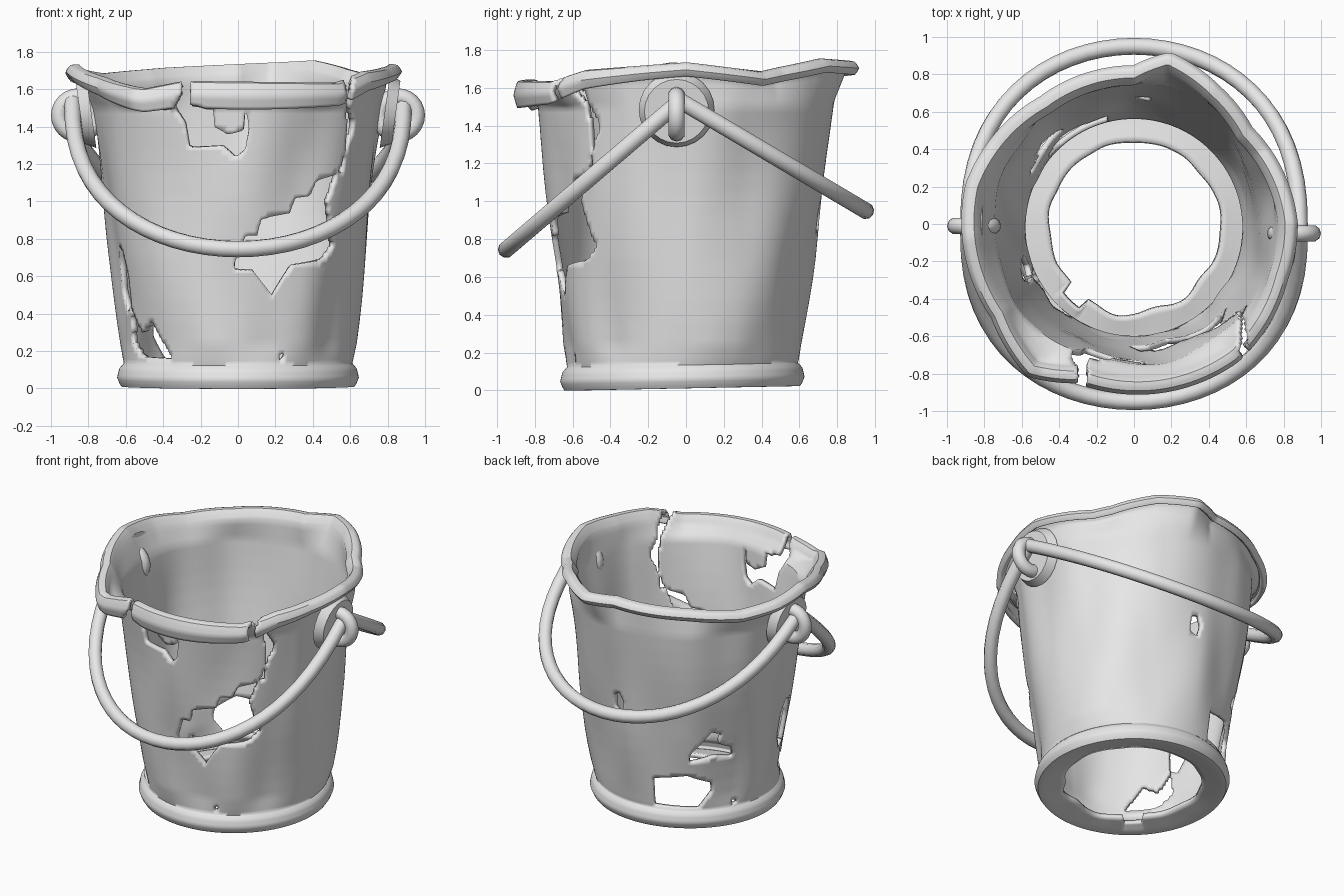
import bpy, bmesh, math, random
from mathutils import Vector, Matrix, noise
from mathutils.geometry import intersect_point_line

cube = bpy.data.objects.get("Cube")
if cube:
    bpy.data.objects.remove(cube, do_unlink=True)

metal = bpy.data.materials.new("plain grey metal")
metal.use_nodes = True
GREY = (0.8, 0.8, 0.8, 1)
metal.diffuse_color = GREY
metal.node_tree.nodes["Principled BSDF"].inputs["Base Color"].default_value = GREY


def make(name, bm):
    mesh = bpy.data.meshes.new(name)
    bmesh.ops.recalc_face_normals(bm, faces=bm.faces[:])
    bm.to_mesh(mesh)
    bm.free()
    obj = bpy.data.objects.new(name, mesh)
    bpy.context.collection.objects.link(obj)
    mesh.materials.append(metal)
    return obj


def select(obj):
    bpy.ops.object.select_all(action='DESELECT')
    obj.select_set(True)
    bpy.context.view_layer.objects.active = obj


def smooth(obj, degrees):
    select(obj)
    bpy.ops.object.shade_smooth_by_angle(angle=math.radians(degrees))


def direction(degrees):
    a = math.radians(degrees)
    return Vector((math.cos(a), math.sin(a), 0))


def keyed(keys, degrees):
    """Interpolate (azimuth, value) keys around the circle."""
    closed = keys + [(keys[0][0] + 360, keys[0][1])]
    for (a0, v0), (a1, v1) in zip(closed, closed[1:]):
        if a0 <= degrees <= a1:
            return v0 + (v1 - v0) * (degrees - a0) / (a1 - a0)


# Battered rim: outer radius and height by azimuth
RIM_RADIUS = [(0, .86), (39, .8), (58, .85), (78, .92), (90, .83), (127, .83), (167, .91),
              (214, .9), (235, .98), (250, .89), (307, .91), (340, .86)]
RIM_HEIGHT = [(0, 1.74), (30, 1.69), (60, 1.76), (120, 1.72), (150, 1.69), (185, 1.74),
              (238, 1.61), (250, 1.65), (307, 1.64), (322, 1.7)]

# Lower profile from the base hole over the foot and up the wall
FOOT = [(.46, .055), (.58, .03), (.615, .025), (.63, .06), (.62, .1), (.595, .13)]
WALL_TOP = Vector((.765, 1.5))
WALL_ROWS = 12
SUBROWS = 4


def shell_profile(degrees):
    around = direction(degrees)
    rim, top = keyed(RIM_RADIUS, degrees), keyed(RIM_HEIGHT, degrees)
    # The lip is rolled down furthest at the front
    lip = .05 + .08 * max(0, -around.y) ** 2
    rows = [Vector(p) for p in FOOT]
    rows += [rows[-1].lerp(WALL_TOP, k / WALL_ROWS) for k in range(1, WALL_ROWS + 1)]
    rows += [Vector((rim + dr, top + dz)) for dr, dz in (
        (-.075, -.07), (-.045, -.02), (-.015, -.025),
        (0, -.02 - lip / 2), (-.02, -.02 - lip))]
    points = []
    for k, (r, z) in enumerate(rows):
        if k == 0 or len(FOOT) <= k < len(FOOT) + WALL_ROWS:
            r += .035 * noise.noise(around * 2.3 + Vector((0, 0, z * 1.3)))
        # Notch broken out of the base flange
        if k == 0 and abs(degrees - 229) < 8:
            r += .07
        point = around * r
        point.y -= .02 * (1 - z / WALL_TOP.y)
        point.z = z + (.02 * point.y if k < len(FOOT) else 0)
        points.append(point)
    return [a.lerp(b, s / SUBROWS) for a, b in zip(points, points[1:])
            for s in range(SUBROWS)] + points[-1:]


# Bucket shell as one sheet: base flange, dented wall and rolled lip
SEGMENTS = 256
shell_bm = bmesh.new()
columns = [[shell_bm.verts.new(p) for p in shell_profile(360 * i / SEGMENTS)]
           for i in range(SEGMENTS)]
for left, right in zip(columns, columns[1:] + columns[:1]):
    for k in range(len(left) - 1):
        shell_bm.faces.new((left[k], right[k], right[k + 1], left[k + 1]))


def inside(p, outline):
    hit = False
    for a, b in zip(outline, outline[1:] + outline[:1]):
        if (a.y > p.y) != (b.y > p.y):
            hit ^= p.x < a.x + (b.x - a.x) * (p.y - a.y) / (b.y - a.y)
    return hit


def nearest(p, outline):
    spots = []
    for a, b in zip(outline, outline[1:] + outline[:1]):
        spot, t = intersect_point_line(p, a, b)
        spots.append(a.lerp(b, min(max(t, 0), 1)) if not 0 <= t <= 1 else spot.to_2d())
    return min(spots, key=lambda spot: (spot - p).length)


def cut(azimuth, points):
    """Tear a hole whose outline is (sideways, height), and trim its edge."""
    outline = [Vector(p) for p in points]
    radial, side = direction(azimuth), direction(azimuth + 90)
    torn = []
    for face in shell_bm.faces:
        c = face.calc_center_median()
        if c.dot(radial) > .2 and inside(Vector((c.dot(side), c.z)), outline):
            torn.append(face)
    edge = {v for face in torn for v in face.verts}
    bmesh.ops.delete(shell_bm, geom=torn, context='FACES')
    for v in edge:
        if v.is_valid:
            u = v.co.dot(side)
            spot = nearest(Vector((u, v.co.z)), outline)
            radius = v.co.to_2d().length
            v.co += side * (spot.x - u)
            v.co *= radius / v.co.to_2d().length
            v.co.z = spot.y


def ragged_cut(azimuth, height, half_width, half_height, sides):
    outline = []
    for k in range(sides):
        p = direction(360 * k / sides) * random.uniform(.8, 1.15)
        outline.append((p.x * half_width, height + p.y * half_height))
    cut(azimuth, outline)


# Rust holes
random.seed(4)
FRONT = 270
torn_lip = [(-.3, 1.9), (-.25, 1.9), (-.25, 1.52), (-.13, 1.5), (-.12, 1.4), (-.05, 1.36),
            (.03, 1.38), (.04, 1.5), (.06, 1.4), (.04, 1.28), (-.01, 1.24), (-.08, 1.3),
            (-.26, 1.29), (-.28, 1.42), (-.34, 1.51), (-.3, 1.58)]
long_tear = [(.56, 1.9), (.57, 1.4), (.55, 1.16), (.41, 1.11), (.38, 1.03), (.3, 1.02),
             (.27, .94), (.12, .91), (.1, .82), (.04, .82), (-.03, .64), (.08, .63),
             (.18, .5), (.28, .66), (.45, .69), (.5, .76), (.47, 1), (.61, 1.4),
             (.59, 1.5), (.64, 1.9)]
foot_tear = [(-.56, .44), (-.5, .3), (-.45, .36), (-.34, .16), (-.5, .17), (-.55, .25)]
back_tear = [(-.1, .52), (-.08, .6), (.05, .75), (.12, .72), (.1, .65), (.2, .6),
             (.2, .52), (.08, .55)]
back_foot_tear = [(-.31, .38), (-.1, .42), (.06, .35), (.07, .28), (-.02, .16), (-.3, .17)]
for outline in (torn_lip, long_tear, foot_tear):
    cut(FRONT, outline)
for outline in (back_tear, back_foot_tear):
    cut(135, outline)
ragged_cut(292, .175, .03, .03, 3)
ragged_cut(86, .92, .05, .09, 5)
ragged_cut(157, .17, .035, .03, 3)
ragged_cut(203, .61, .08, .19, 7)

shell = make("bucket_shell", shell_bm)
thick = shell.modifiers.new("thickness", 'SOLIDIFY')
thick.thickness = .032
thick.offset = 0
smooth(shell, 50)

# Ears: a round plate and a ring on each side
for label, s, y in (("left", 1, -.05), ("right", -1, -.01)):
    bm = bmesh.new()
    bmesh.ops.create_cone(bm, cap_ends=True, segments=24, radius1=.2, radius2=.17, depth=.06,
                          matrix=Matrix.Translation((s * .815, y, 1.48))
                          @ Matrix.Rotation(s * math.radians(98), 4, 'Y'))
    smooth(make(label + "_ear_plate", bm), 50)
    bpy.ops.mesh.primitive_torus_add(major_segments=24, minor_segments=10, major_radius=.1,
                                     minor_radius=.045, location=(s * .855, y, 1.46),
                                     rotation=(math.pi / 2, 0, 0))
    ring = bpy.context.object
    ring.name = label + "_ear_ring"
    ring.data.materials.append(metal)
    smooth(ring, 80)


# Wire handles: a half loop hanging to the front and one to the back
def handle(name, reach, low):
    curve = bpy.data.curves.new(name, 'CURVE')
    curve.dimensions = '3D'
    curve.bevel_depth = .045
    curve.bevel_resolution = 3
    curve.use_fill_caps = True
    steps = 32
    spline = curve.splines.new('POLY')
    spline.points.add(steps)
    hook, bottom = Vector((0, -.03, 1.53)), Vector((0, reach, low))
    for i, point in enumerate(spline.points):
        around = direction(180 * i / steps)
        place = hook.lerp(bottom, max(around.y, 0) ** .82)
        point.co = (.885 * around.x, place.y, place.z, 1)
    obj = bpy.data.objects.new(name, curve)
    bpy.context.collection.objects.link(obj)
    curve.materials.append(metal)
    select(obj)
    bpy.ops.object.convert(target='MESH')
    smooth(bpy.context.object, 60)


handle("front_handle", -.95, .745)
handle("back_handle", .95, .95)
